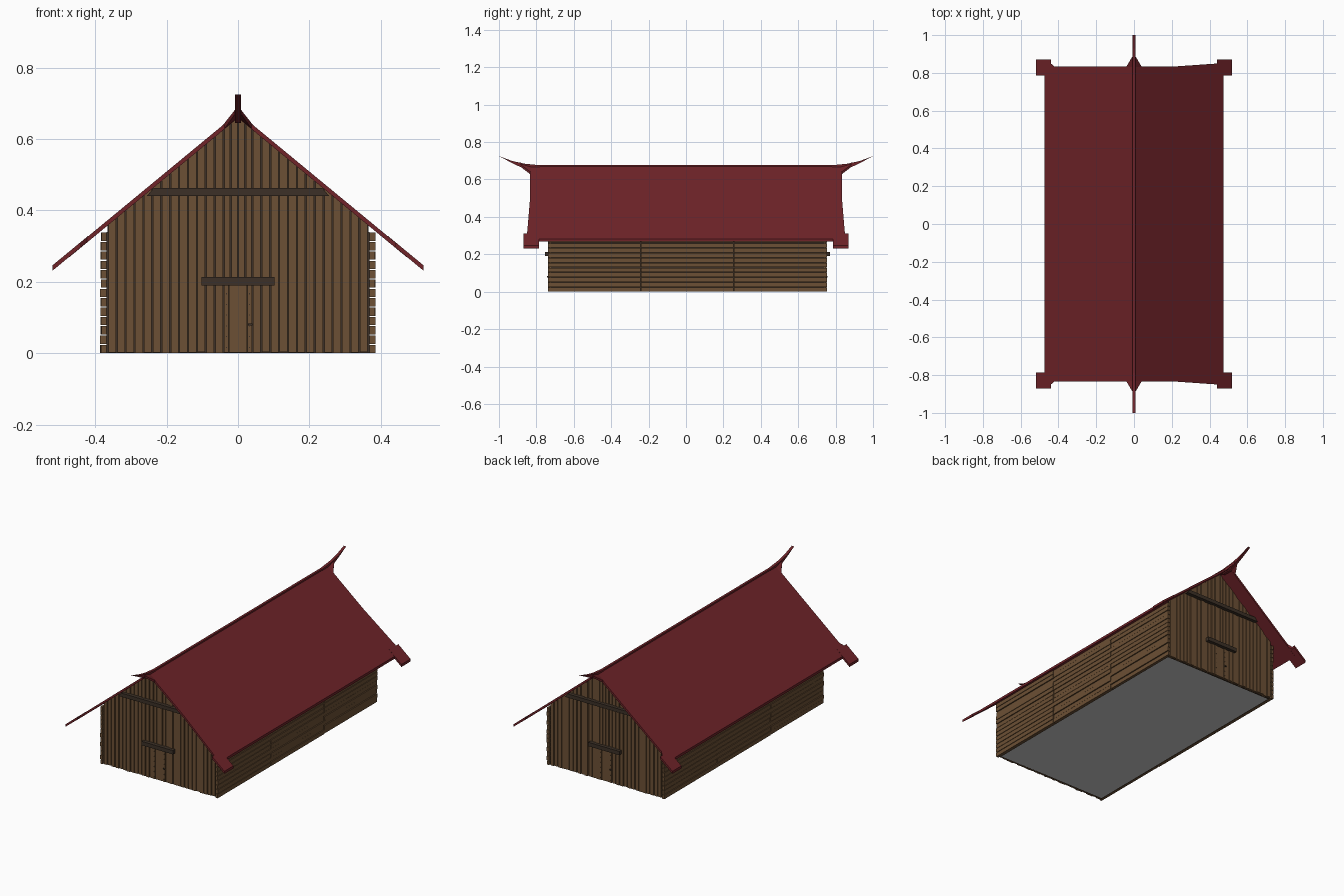
import bpy, bmesh, random

if "Cube" in bpy.data.objects:
    bpy.data.objects.remove(bpy.data.objects["Cube"])
random.seed(4)


def material(name, rgb):
    m = bpy.data.materials.new(name)
    m.diffuse_color = (*rgb, 1)
    m.use_nodes = True
    m.node_tree.nodes["Principled BSDF"].inputs["Base Color"].default_value = m.diffuse_color
    return m


RED = material("red_roof", (0.16, 0.017, 0.022))
WOOD = material("plank_wood", (0.15, 0.08, 0.035))
DARK = material("dark_wood", (0.045, 0.03, 0.02))
CY = 0.007          # walls sit slightly behind the roof centre
SLOPE, APEX, THICK = 0.825, 0.674, 0.015


def roof_z(x):
    return APEX - SLOPE * abs(x)


def loft(bm, a, b):
    """Closed solid between two matching rings of points."""
    va, vb = [bm.verts.new(p) for p in a], [bm.verts.new(p) for p in b]
    bm.faces.new(va)
    bm.faces.new(vb[::-1])
    for i in range(len(a)):
        j = (i + 1) % len(a)
        bm.faces.new((va[j], va[i], vb[i], vb[j]))


def box(bm, x0, x1, y0, y1, z0, z1):
    q = [(x0, y0), (x1, y0), (x1, y1), (x0, y1)]
    loft(bm, [(x, y, z0) for x, y in q], [(x, y, z1) for x, y in q])


def xz_prism(bm, pts, y0, y1):
    loft(bm, [(x, y0, z) for x, z in pts], [(x, y1, z) for x, z in pts])


def finish(bm, name, mat=None):
    bmesh.ops.recalc_face_normals(bm, faces=bm.faces[:])
    me = bpy.data.meshes.new(name)
    bm.to_mesh(me)
    bm.free()
    ob = bpy.data.objects.new(name, me)
    bpy.context.collection.objects.link(ob)
    if mat:
        me.materials.append(mat)


def slab(bm, plan, lift=0.0):
    """Board lying in the roof plane, given its plan outline."""
    loft(bm, [(x, y, roof_z(x) + lift) for x, y in plan],
         [(x, y, roof_z(x) + lift - THICK) for x, y in plan])


# roof slopes: the right one flares towards the eave
bm = bmesh.new()
half = [(0.475, 0.852), (0.23, 0.835), (0, 0.835)]
slab(bm, half + [(x, -y) for x, y in half[::-1]])
slab(bm, [(0, -0.835), (-0.475, -0.835), (-0.475, 0.835), (0, 0.835)])
finish(bm, "roof_slopes", RED)

# projecting square board ends at the four eave corners
bm = bmesh.new()
for sx in (-1, 1):
    for sy in (-1, 1):
        pts = [(0.42, 0.832), (0.44, 0.785), (0.52, 0.785), (0.52, 0.87), (0.44, 0.87), (0.44, 0.85)]
        slab(bm, [(sx * x, sy * y) for x, y in pts], 0.001)
finish(bm, "eave_corner_boards", RED)

# ridge cap, upswept horns and their tapered bases
bm = bmesh.new()
box(bm, -0.007, 0.007, -0.8, 0.8, 0.655, 0.677)
for s in (-1, 1):
    prof = [(0.78, 0.676), (0.86, 0.684), (0.93, 0.699), (1.0, 0.725),
            (0.93, 0.688), (0.88, 0.664), (0.835, 0.645), (0.78, 0.645)]
    loft(bm, [(-0.008, s * y, z) for y, z in prof], [(0.008, s * y, z) for y, z in prof])
    for sx in (-1, 1):
        loft(bm, [(0, s * 0.83, APEX), (sx * 0.042, s * 0.83, roof_z(0.042)),
                  (sx * 0.04, s * 0.83, roof_z(0.04) - THICK), (0, s * 0.83, APEX - THICK)],
             [(0, s * 0.885, 0.69), (sx * 0.01, s * 0.885, 0.68),
              (sx * 0.01, s * 0.885, 0.668), (0, s * 0.885, 0.668)])
finish(bm, "ridge_and_horns", RED)

# gable walls of upright planks, leaving the doorway open
bm = bmesh.new()
edges = [0, 0.02] + [0.04 + 0.025 * i for i in range(14)]
for s in (-1, 1):
    for sx in (-1, 1):
        for a, b in zip(edges, edges[1:]):
            a, b = a + 0.0018, b - 0.0018
            z0 = 0.19 if b < 0.04 else random.uniform(0, 0.003)
            out = 0.742 + random.uniform(-0.003, 0.003)
            top = [roof_z(x) - THICK for x in (a, b)]
            xz_prism(bm, [(sx * a, z0), (sx * b, z0), (sx * b, top[1]), (sx * a, top[0])],
                     CY + s * 0.728, CY + s * out)
finish(bm, "gable_planks", WOOD)

# dark lining behind the planks
bm = bmesh.new()
for s in (-1, 1):
    e = roof_z(0.365) - THICK
    xz_prism(bm, [(-0.365, 0), (0.365, 0), (0.365, e), (0, APEX - THICK), (-0.365, e)],
             CY + s * 0.722, CY + s * 0.728)
    box(bm, s * 0.363, s * 0.369, CY - 0.73, CY + 0.73, 0, 0.34)
finish(bm, "wall_lining", DARK)

# long walls of stacked boards in three lengths
bm = bmesh.new()
cuts = [-0.747, -0.249, 0.249, 0.747]
for s in (-1, 1):
    for y0, y1 in zip(cuts, cuts[1:]):
        for i in range(13):
            z = i * 0.0262
            box(bm, s * 0.369, s * (0.384 + random.uniform(-0.002, 0.002)),
                CY + y0 + 0.0012, CY + y1 - 0.0012, z, z + 0.0232)
finish(bm, "side_boards", WOOD)

# doors: two stiles and a centre panel
bm = bmesh.new()
for s in (-1, 1):
    for x0, x1, out in ((-0.039, -0.026, 0.744), (-0.025, 0.025, 0.741), (0.026, 0.039, 0.744)):
        box(bm, s * x0, s * x1, CY + s * 0.728, CY + s * out, 0.002, 0.19)
finish(bm, "doors", WOOD)

# door nails and handle
bm = bmesh.new()
for s in (-1, 1):
    for sx in (-1, 1):
        for i in range(6):
            x, z = sx * 0.0325, 0.015 + i * 0.03
            box(bm, x - 0.0015, x + 0.0015, CY + s * 0.743, CY + s * 0.746, z, z + 0.003)
    box(bm, -s * 0.028, -s * 0.04, CY + s * 0.743, CY + s * 0.75, 0.077, 0.083)
finish(bm, "door_hardware", DARK)

# gable tie beams and door lintels
bm = bmesh.new()
for s in (-1, 1):
    xz_prism(bm, [(-0.255, 0.441), (0.255, 0.441), (0.236, 0.463), (-0.236, 0.463)],
             CY + s * 0.735, CY + s * 0.762)
    box(bm, -0.102, 0.102, CY + s * 0.735, CY + s * 0.762, 0.19, 0.213)
finish(bm, "beams_and_lintels", DARK)

# floor
bm = bmesh.new()
box(bm, -0.364, 0.364, CY - 0.724, CY + 0.724, 0, 0.01)
finish(bm, "floor")
